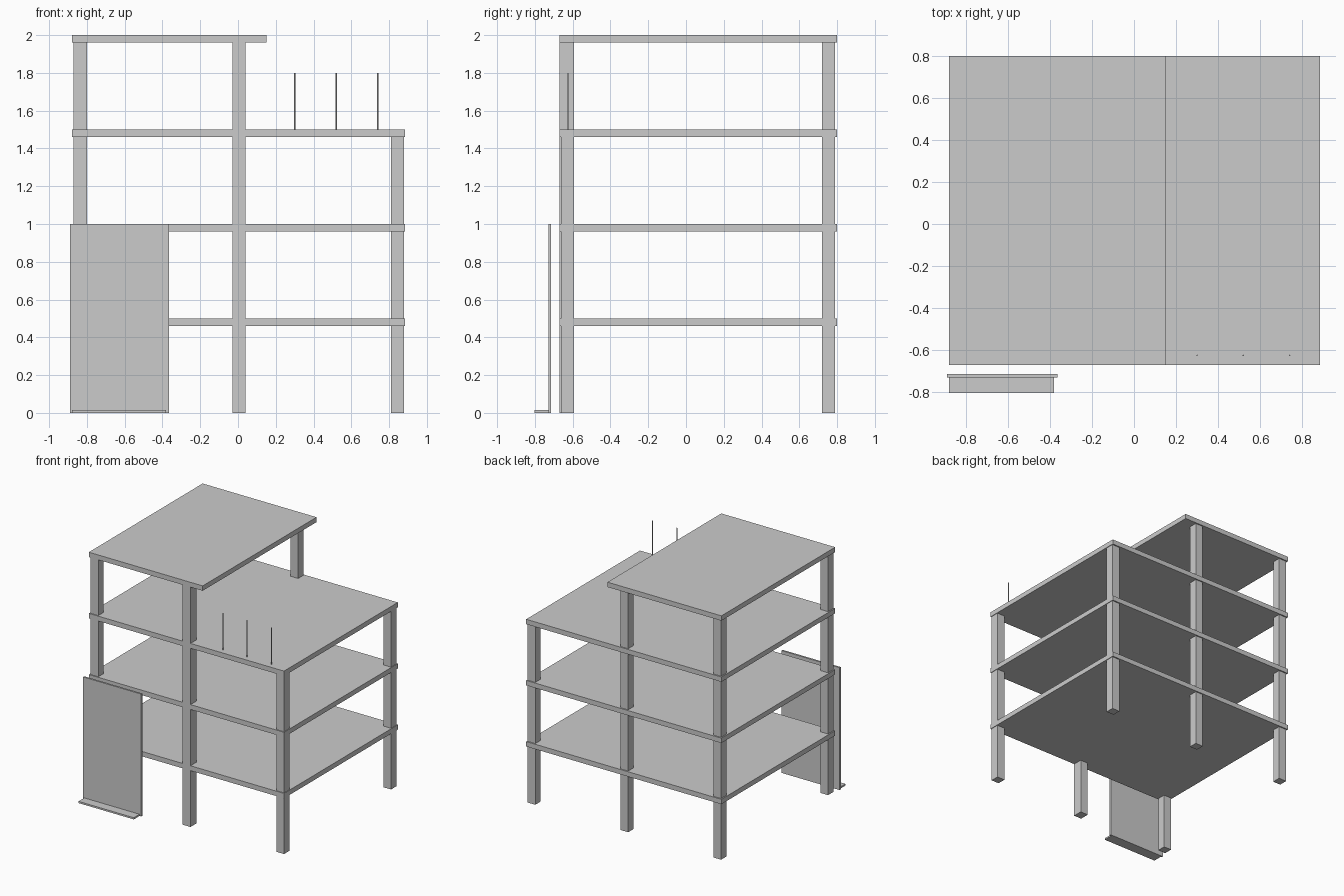
import bpy

if "Cube" in bpy.data.objects:
    bpy.data.objects.remove(bpy.data.objects["Cube"])


def box(name, x0, x1, y0, y1, z0, z1):
    """Axis-aligned box given by its limits."""
    bpy.ops.mesh.primitive_cube_add(
        size=1, location=((x0 + x1) / 2, (y0 + y1) / 2, (z0 + z1) / 2))
    ob = bpy.context.object
    ob.name = name
    ob.scale = (x1 - x0, y1 - y0, z1 - z0)
    bpy.ops.object.transform_apply(location=False, rotation=False, scale=True)
    return ob


LEFT, RIGHT, FRONT, BACK = -0.88, 0.885, -0.67, 0.80

# Floor slabs and the shorter roof slab
for i, top in enumerate((0.5, 1.0, 1.5)):
    box(f"floor_slab_{i + 1}", LEFT, RIGHT, FRONT, BACK, top - 0.04, top)
box("roof_slab", LEFT, 0.15, FRONT, BACK, 1.96, 2.0)

# Columns: the right pair stops at the terrace, the others reach the roof
for side, x, top in (("left", -0.835, 1.98), ("middle", 0.005, 1.98), ("right", 0.845, 1.48)):
    for row, y in (("front", -0.627), ("back", 0.755)):
        y0, z1 = y - 0.035, top
        if side == "middle" and row == "front":
            y0, z1 = FRONT - 0.001, 2.0   # this column shows on the slab edges
        box(f"{row}_{side}_column", x - 0.035, x + 0.035, y0, y + 0.035, 0, z1)

# Thin terrace rods
for i, x in enumerate((0.30, 0.52, 0.74)):
    bpy.ops.mesh.primitive_cylinder_add(
        vertices=12, radius=0.0035, depth=0.3, location=(x, -0.625, 1.65))
    bpy.context.object.name = f"terrace_rod_{i + 1}"

# Upright panel in front of the left bay with its foot strip
box("facade_panel", -0.89, -0.365, -0.729, -0.714, 0, 1.0)
box("panel_foot", -0.88, -0.38, -0.803, -0.725, 0, 0.014)
